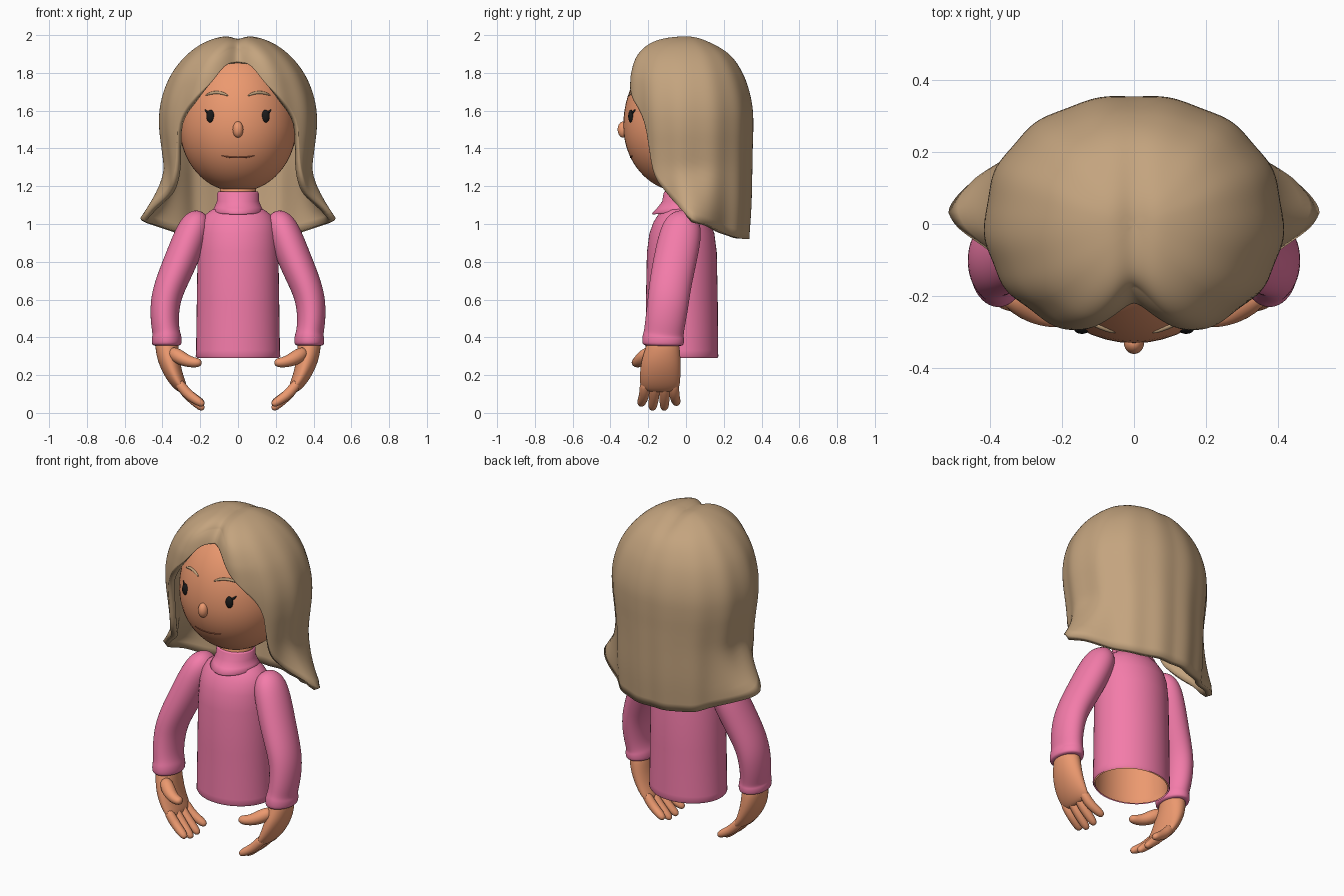
import bpy, bmesh
from math import sin, cos, pi, sqrt, exp, radians, copysign
from mathutils import Vector

if "Cube" in bpy.data.objects:
    bpy.data.objects.remove(bpy.data.objects["Cube"])


def material(name, rgb):
    m = bpy.data.materials.new(name)
    m.diffuse_color = (*rgb, 1)
    m.use_nodes = True
    m.node_tree.nodes["Principled BSDF"].inputs["Base Color"].default_value = m.diffuse_color
    return m


SKIN = material("skin", (0.84, 0.32, 0.16))
PINK = material("pink_knit", (0.90, 0.20, 0.40))
HAIR = material("hair_tan", (0.55, 0.37, 0.21))
BLACK = material("black", (0.01, 0.01, 0.01))
LIP = material("lip_line", (0.35, 0.10, 0.05))


def loft(name, rings, mat, start=True, end=True, subsurf=0, mirror=False, weld=False):
    """Skin a list of closed rings into one smooth mesh."""
    bm = bmesh.new()
    rows = [[bm.verts.new(p) for p in r] for r in rings]
    n = len(rows[0])
    for a, b in zip(rows, rows[1:]):
        for i in range(n):
            j = (i + 1) % n
            bm.faces.new((a[i], a[j], b[j], b[i]))
    if start:
        bm.faces.new(rows[0][::-1])
    if end:
        bm.faces.new(rows[-1])
    if weld:
        bmesh.ops.remove_doubles(bm, verts=bm.verts, dist=1e-5)
    bmesh.ops.recalc_face_normals(bm, faces=bm.faces)
    me = bpy.data.meshes.new(name)
    bm.to_mesh(me)
    bm.free()
    for f in me.polygons:
        f.use_smooth = True
    me.materials.append(mat)
    ob = bpy.data.objects.new(name, me)
    bpy.context.collection.objects.link(ob)
    if mirror:
        ob.modifiers.new("mirror", 'MIRROR').use_mirror_merge = False
    if subsurf:
        s = ob.modifiers.new("subsurf", 'SUBSURF')
        s.levels = s.render_levels = subsurf
    return ob


def oval(z, rx, ry, cy, n=48):
    return [(rx * cos(2 * pi * i / n), cy + ry * sin(2 * pi * i / n), z) for i in range(n)]


def sweep(name, pts, mat, n=14, mirror=True, subsurf=1):
    """Tube along points (x, y, z, radius across, radius along y)."""
    c = [Vector(p[:3]) for p in pts]
    rings = []
    for k, p in enumerate(pts):
        t = (c[min(k + 1, len(c) - 1)] - c[max(k - 1, 0)]).normalized()
        v = Vector((0, 1, 0))
        v = (v - t * v.dot(t)).normalized()
        u = v.cross(t)
        rings.append([c[k] + u * p[3] * cos(2 * pi * i / n) + v * p[4] * sin(2 * pi * i / n)
                      for i in range(n)])
    return loft(name, rings, mat, subsurf=subsurf, mirror=mirror)


def table(rows, x):
    """Smooth (Hermite) interpolation of the columns of a table by its first column."""
    k = 0
    while k < len(rows) - 2 and x > rows[k + 1][0]:
        k += 1
    a, b = rows[k], rows[k + 1]
    p, q = rows[max(k - 1, 0)], rows[min(k + 2, len(rows) - 1)]
    h = b[0] - a[0]
    t = min(max((x - a[0]) / h, 0), 1)
    out = []
    for j in range(1, len(a)):
        m0 = (b[j] - p[j]) / (b[0] - p[0]) * h
        m1 = (q[j] - a[j]) / (q[0] - a[0]) * h
        out.append((2*t**3 - 3*t*t + 1) * a[j] + (t**3 - 2*t*t + t) * m0
                   + (3*t*t - 2*t**3) * b[j] + (t**3 - t*t) * m1)
    return out


# Head: egg shape, taller above the eye line
HZ, HY, RX, RY = 1.52, -0.02, 0.31, 0.312


def head_ring(a):
    r = max(cos(a), 1e-4)
    return oval(HZ + sin(a) * (0.41 if a > 0 else 0.35), RX * r, RY * r, HY)


loft("head", [head_ring(-pi / 2 + pi * i / 32) for i in range(33)], SKIN)
loft("neck", [oval(z, 0.095, 0.09, -0.02) for z in (1.04, 1.26)], SKIN)


def face_y(x, z):
    rz = 0.41 if z > HZ else 0.35
    return HY - RY * sqrt(1 - (x / RX) ** 2 - ((z - HZ) / rz) ** 2)


def ball(name, loc, size, mat, mirror=False):
    rings = []
    for i in range(17):
        a = -pi / 2 + pi * i / 16
        r = max(cos(a), 1e-3)
        rings.append([(loc[0] + x, loc[1] + y, loc[2] + z)
                      for x, y, z in oval(sin(a) * size[2], size[0] * r, size[1] * r, 0, 24)])
    return loft(name, rings, mat, mirror=mirror)


def face_line(name, xz, r, mat, mirror=True):
    pts = [(x, face_y(x, z), z, r * k, r * k) for x, z, k in xz]
    return sweep(name, pts, mat, 8, mirror)


# Face features
ball("nose", (0, -0.332, 1.50), (0.028, 0.03, 0.043), SKIN)
ball("eyes", (0.145, face_y(0.145, 1.57) + 0.003, 1.57), (0.023, 0.016, 0.034), BLACK, True)
face_line("eyelashes", [(0.15, 1.585, 1), (0.164, 1.592, 1), (0.178, 1.608, 0.4)], 0.008, BLACK)
face_line("eyebrows", [(0.05, 1.677, 0.3), (0.075, 1.691, 1), (0.11, 1.698, 1),
                       (0.145, 1.693, 1), (0.175, 1.679, 0.3)], 0.009, HAIR)
face_line("mouth", [(-0.09, 1.362, 0.5), (-0.05, 1.354, 1), (0, 1.352, 1),
                    (0.05, 1.354, 1), (0.09, 1.362, 0.5)], 0.005, LIP, False)

# Sweater body, open at the bottom, with the skin body inside it
TORSO = [(0.29, 0.217, 0.188), (0.30, 0.224, 0.193), (0.33, 0.222, 0.192), (0.6, 0.218, 0.19),
         (0.85, 0.214, 0.185), (0.95, 0.208, 0.172), (1.01, 0.196, 0.15), (1.05, 0.172, 0.125),
         (1.075, 0.14, 0.105), (1.09, 0.10, 0.09)]
loft("sweater_body", [oval(z, a, b, -0.022) for z, a, b in TORSO], PINK, start=False)
loft("inner_body", [oval(z, a - 0.008, b - 0.008, -0.022) for z, a, b in TORSO[:7]], SKIN, start=False)

# Folded roll collar, flaring toward the front
rings = []
for z, r, f in ((1.10, 0.096, 0), (1.16, 0.098, 0), (1.172, 0.104, 0), (1.162, 0.11, 0),
                (1.12, 0.112, 0.15), (1.09, 0.124, 0.6), (1.067, 0.138, 1), (1.06, 0.132, 1)):
    ring = []
    for x, y, _ in oval(z, r, r * 0.9, 0):
        d = max(-y / r, 0) ** 2 * f
        ring.append((x, y - 0.02 - 0.045 * d, z - 0.012 * d))
    rings.append(ring)
loft("collar", rings, PINK, start=False, end=False)

# Sleeves ending in a raised cuff
sweep("sleeves", [(0.19, -0.01, 1.065, 0.03, 0.04), (0.215, -0.015, 1.02, 0.078, 0.095),
                  (0.25, -0.03, 0.94, 0.09, 0.115), (0.305, -0.06, 0.80, 0.09, 0.116),
                  (0.363, -0.085, 0.67, 0.084, 0.113), (0.387, -0.095, 0.58, 0.08, 0.111),
                  (0.389, -0.11, 0.48, 0.075, 0.108), (0.379, -0.118, 0.42, 0.073, 0.106),
                  (0.378, -0.12, 0.405, 0.08, 0.112), (0.377, -0.122, 0.365, 0.081, 0.113),
                  (0.377, -0.122, 0.352, 0.07, 0.10)], PINK, 20, subsurf=2)

# Hands: palm, four fingers, thumb
sweep("palms", [(0.38, -0.12, 0.40, 0.06, 0.08), (0.376, -0.122, 0.34, 0.063, 0.092),
                (0.365, -0.132, 0.27, 0.058, 0.106), (0.335, -0.138, 0.19, 0.046, 0.11),
                (0.30, -0.138, 0.135, 0.034, 0.106), (0.285, -0.138, 0.118, 0.018, 0.085)],
      SKIN, 20, subsurf=2)
for name, y0, y1, tip in (("index_fingers", -0.218, -0.238, 0.042), ("middle_fingers", -0.166, -0.178, 0.02),
                          ("ring_fingers", -0.113, -0.115, 0.02), ("little_fingers", -0.064, -0.05, 0.046)):
    sweep(name, [(0.325, y0, 0.175, 0.028, 0.028), (0.275, y0, 0.105, 0.029, 0.029),
                 (0.23, (y0 + y1) / 2, 0.052 + tip / 2, 0.026, 0.027),
                 (0.193, y1, tip + 0.008, 0.022, 0.024), (0.18, y1, tip - 0.002, 0.01, 0.011)], SKIN, 12)
sweep("thumbs", [(0.36, -0.185, 0.33, 0.03, 0.03), (0.32, -0.215, 0.30, 0.042, 0.042),
                 (0.275, -0.245, 0.276, 0.034, 0.036), (0.235, -0.258, 0.266, 0.028, 0.031),
                 (0.205, -0.262, 0.266, 0.024, 0.028), (0.192, -0.262, 0.267, 0.011, 0.012)], SKIN)

# Hair: sections by w = sqrt(2 - z): half width, front depth, back depth
SECTION = [(0, 0, 0, 0), (0.17, 0.155, 0.175, 0.115), (0.316, 0.265, 0.28, 0.23),
           (0.447, 0.347, 0.322, 0.30), (0.548, 0.392, 0.328, 0.337), (0.632, 0.413, 0.325, 0.355),
           (0.707, 0.414, 0.315, 0.357), (0.775, 0.402, 0.305, 0.354), (0.837, 0.39, 0.30, 0.352),
           (0.949, 0.385, 0.29, 0.347), (1.04, 0.375, 0.28, 0.335)]
# Lower edge height by angle from the front
HEM = [(0, 1.862), (13, 1.835), (23, 1.735), (33, 1.66), (43, 1.585), (49, 1.50), (53, 1.36),
       (58, 1.26), (70, 1.17), (82, 1.10), (95, 1.03), (110, 0.99), (126, 0.95), (145, 0.925), (180, 0.92)]
N, ROWS = 160, 48
rings = []
for k in range(ROWS + 1):
    s, ring = k / ROWS, []
    for i in range(N):
        deg = 360 * i / N
        phi = min(deg, 360 - deg)
        w = sqrt(2 - table(HEM, phi)[0]) * s
        z = 2 - w * w
        a, bf, bb = table(SECTION, w)
        sx, cy = sin(radians(deg)), cos(radians(deg))
        # parting groove and soft strand ripples
        g = 1 - 0.27 * exp(-(phi / 15) ** 2) * min(s * 1.5, 1)
        g += 0.012 * s * sin(radians(phi) * 13 + 1) * min(phi / 20, 1)
        x = a * copysign(abs(sx) ** 0.93, sx) * g
        y = -(bf if cy > 0 else bb) * copysign(abs(cy) ** 0.93, cy) * g
        # flipped-out ends beside the shoulders
        f = min(max((1.30 - z) / 0.27, 0), 1) ** 1.5 * exp(-((phi - 95) / 20) ** 2)
        x += copysign(0.14 * f, sx) if phi not in (0, 180) else 0
        z -= 0.02 * exp(-(x / 0.045) ** 2) * max(0, 1 - w / 0.4)
        ring.append((x, y, z))
    rings.append(ring)
hair = loft("hair", rings, HAIR, start=False, end=False, weld=True)
shell = hair.modifiers.new("thickness", 'SOLIDIFY')
shell.thickness, shell.offset = 0.035, -1
